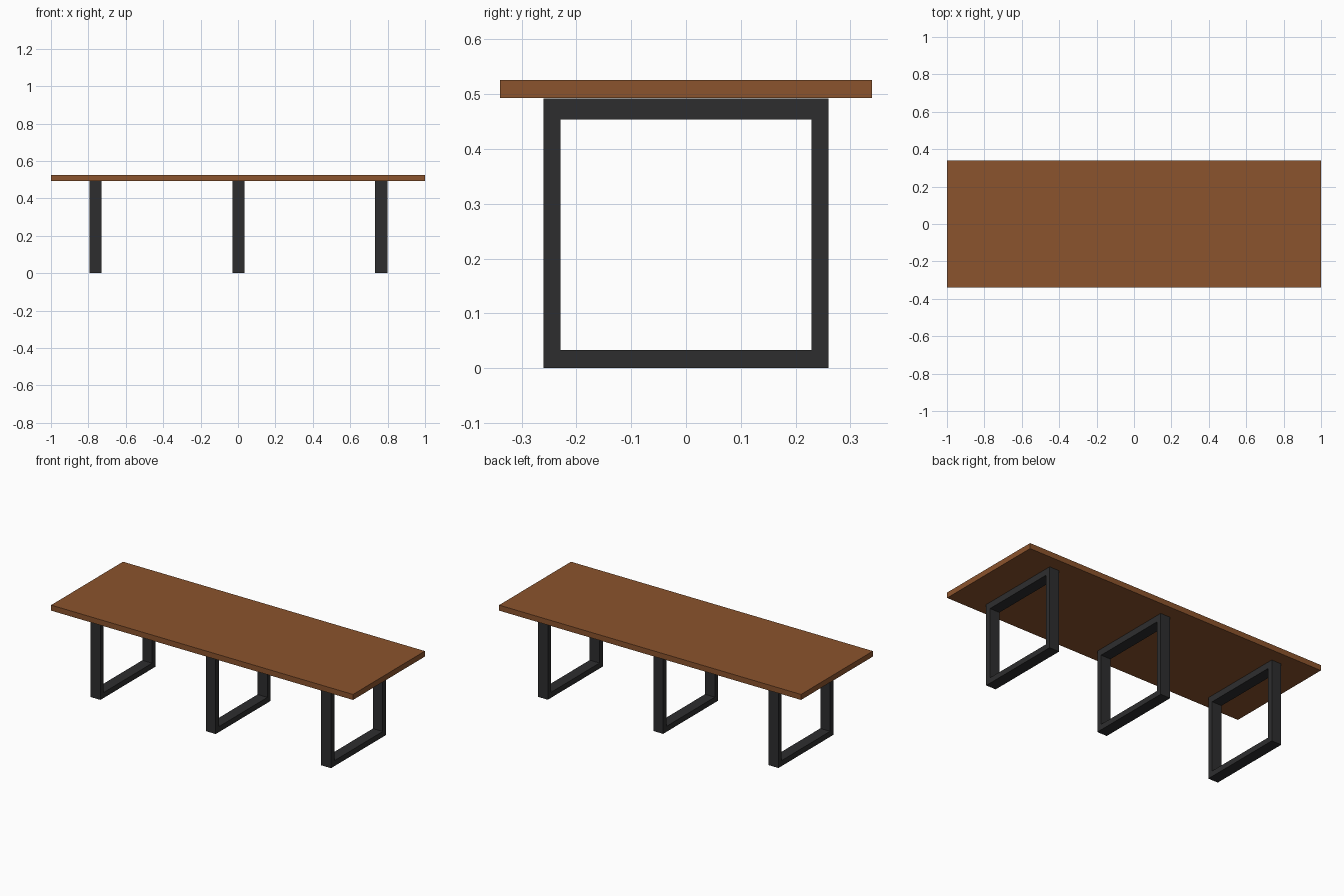
import bpy, bmesh

if "Cube" in bpy.data.objects:
    bpy.data.objects.remove(bpy.data.objects["Cube"])


def material(name, rgb):
    m = bpy.data.materials.new(name)
    m.diffuse_color = (*rgb, 1.0)
    m.use_nodes = True
    m.node_tree.nodes["Principled BSDF"].inputs["Base Color"].default_value = m.diffuse_color
    return m


WOOD = material("brown_wood", (0.258, 0.087, 0.026))
METAL = material("dark_metal", (0.027, 0.027, 0.028))


def add_object(name, bm, mat):
    bmesh.ops.recalc_face_normals(bm, faces=bm.faces)
    mesh = bpy.data.meshes.new(name)
    bm.to_mesh(mesh)
    bm.free()
    mesh.materials.append(mat)
    obj = bpy.data.objects.new(name, mesh)
    bpy.context.collection.objects.link(obj)
    return obj


# Tabletop: one flat slab
bm = bmesh.new()
bmesh.ops.create_cube(bm, size=1)
bmesh.ops.scale(bm, vec=(2.0, 0.68, 0.033), verts=bm.verts)
bmesh.ops.translate(bm, vec=(0, 0, 0.5095), verts=bm.verts)
add_object("tabletop", bm, WOOD)


# Legs: closed rectangular frames, drawn as a ring and extruded along x
def leg_frame(name, x, width=0.065):
    bm = bmesh.new()

    def loop(half, low, high):
        return [bm.verts.new((x - width / 2, y, z)) for y, z in
                ((-half, low), (half, low), (half, high), (-half, high))]

    outer = loop(0.26, 0.0, 0.492)
    inner = loop(0.229, 0.033, 0.454)
    ring = []
    for i in range(4):
        j = (i + 1) % 4
        ring.append(bm.faces.new((outer[i], outer[j], inner[j], inner[i])))
    result = bmesh.ops.extrude_face_region(bm, geom=ring, use_keep_orig=True)
    moved = [g for g in result["geom"] if isinstance(g, bmesh.types.BMVert)]
    bmesh.ops.translate(bm, vec=(width, 0, 0), verts=moved)
    add_object(name, bm, METAL)


for name, x in (("left_leg_frame", -0.762), ("middle_leg_frame", 0.002),
                ("right_leg_frame", 0.766)):
    leg_frame(name, x)
